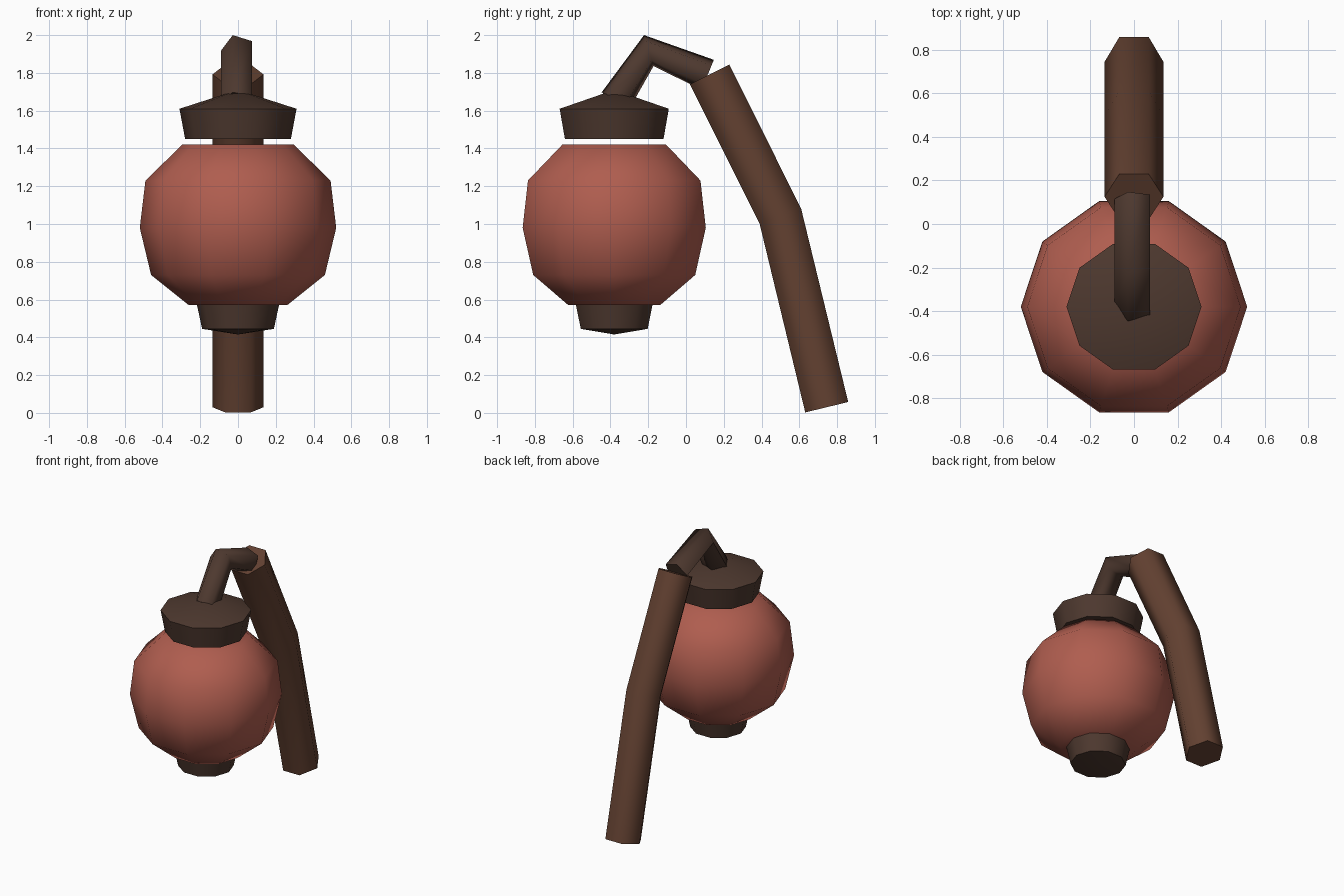
import bpy, bmesh, math
from mathutils import Vector

if "Cube" in bpy.data.objects:
    bpy.data.objects.remove(bpy.data.objects["Cube"])


def material(name, rgb):
    m = bpy.data.materials.new(name)
    m.diffuse_color = (*rgb, 1)
    m.use_nodes = True
    m.node_tree.nodes["Principled BSDF"].inputs["Base Color"].default_value = m.diffuse_color
    return m


RED = material("red_paper", (0.43, 0.11, 0.078))
DARK = material("dark_wood", (0.075, 0.040, 0.028))
BROWN = material("brown_wood", (0.125, 0.053, 0.031))


def loft(name, rings, mat, angle, bottom_tip=None, top_tip=None):
    """Skin a stack of rings; close each end with a flat face or a tip."""
    bm = bmesh.new()
    rows = [[bm.verts.new(p) for p in ring] for ring in rings]
    n = len(rows[0])
    for a, b in zip(rows, rows[1:]):
        for i in range(n):
            j = (i + 1) % n
            bm.faces.new((a[i], a[j], b[j], b[i]))
    for row, tip in ((rows[0], bottom_tip), (rows[-1], top_tip)):
        if tip is None:
            bm.faces.new(row)
        else:
            t = bm.verts.new(tip)
            for i in range(n):
                bm.faces.new((row[i], row[(i + 1) % n], t))
    bmesh.ops.recalc_face_normals(bm, faces=bm.faces)
    mesh = bpy.data.meshes.new(name)
    bm.to_mesh(mesh)
    bm.free()
    mesh.materials.append(mat)
    ob = bpy.data.objects.new(name, mesh)
    bpy.context.collection.objects.link(ob)
    bpy.ops.object.select_all(action='DESELECT')
    ob.select_set(True)
    bpy.context.view_layer.objects.active = ob
    bpy.ops.object.shade_smooth_by_angle(angle=math.radians(angle))
    return ob


CY = -0.38  # lantern axis


def lathe(name, profile, mat, bottom=None, top=None, sides=10):
    rings = [[(r * math.cos(math.tau * i / sides),
               CY + 0.98 * r * math.sin(math.tau * i / sides), z)
              for i in range(sides)] for r, z in profile]
    tips = [None if z is None else (0, CY, z) for z in (bottom, top)]
    return loft(name, rings, mat, 50, *tips)


def tube(name, path, radius, sides, mat, angle):
    """Polygonal bar along a (y, z) path, one section vertex pointing to -x."""
    pts = [Vector((0, y, z)) for y, z in path]
    dirs = [(b - a).normalized() for a, b in zip(pts, pts[1:])]
    rings = []
    for k, p in enumerate(pts):
        d = (dirs[max(k - 1, 0)] + dirs[min(k, len(dirs) - 1)]).normalized()
        n = Vector((0, -d.z, d.y))
        rings.append([p + radius * (Vector((-math.cos(t), 0, 0)) + n * math.sin(t))
                      for t in (math.tau * i / sides for i in range(sides))])
    return loft(name, rings, mat, angle)


# Lantern: paper body, roof cap and foot
lathe("lantern_body", [(0.26, 0.57), (0.46, 0.73), (0.52, 0.98),
                       (0.49, 1.23), (0.295, 1.42)], RED)
lathe("lantern_cap", [(0.28, 1.45), (0.31, 1.61)], DARK, top=1.71)
lathe("lantern_foot", [(0.19, 0.445), (0.218, 0.575)], DARK, bottom=0.415)

# Leaning post and hanging arm
tube("post", [(0.745, 0.03), (0.50, 1.04), (0.125, 1.792)], 0.135, 6, BROWN, 65)
tube("hanging_arm", [(-0.375, 1.65), (-0.197, 1.918), (0.115, 1.79)], 0.09, 5, DARK, 75)
